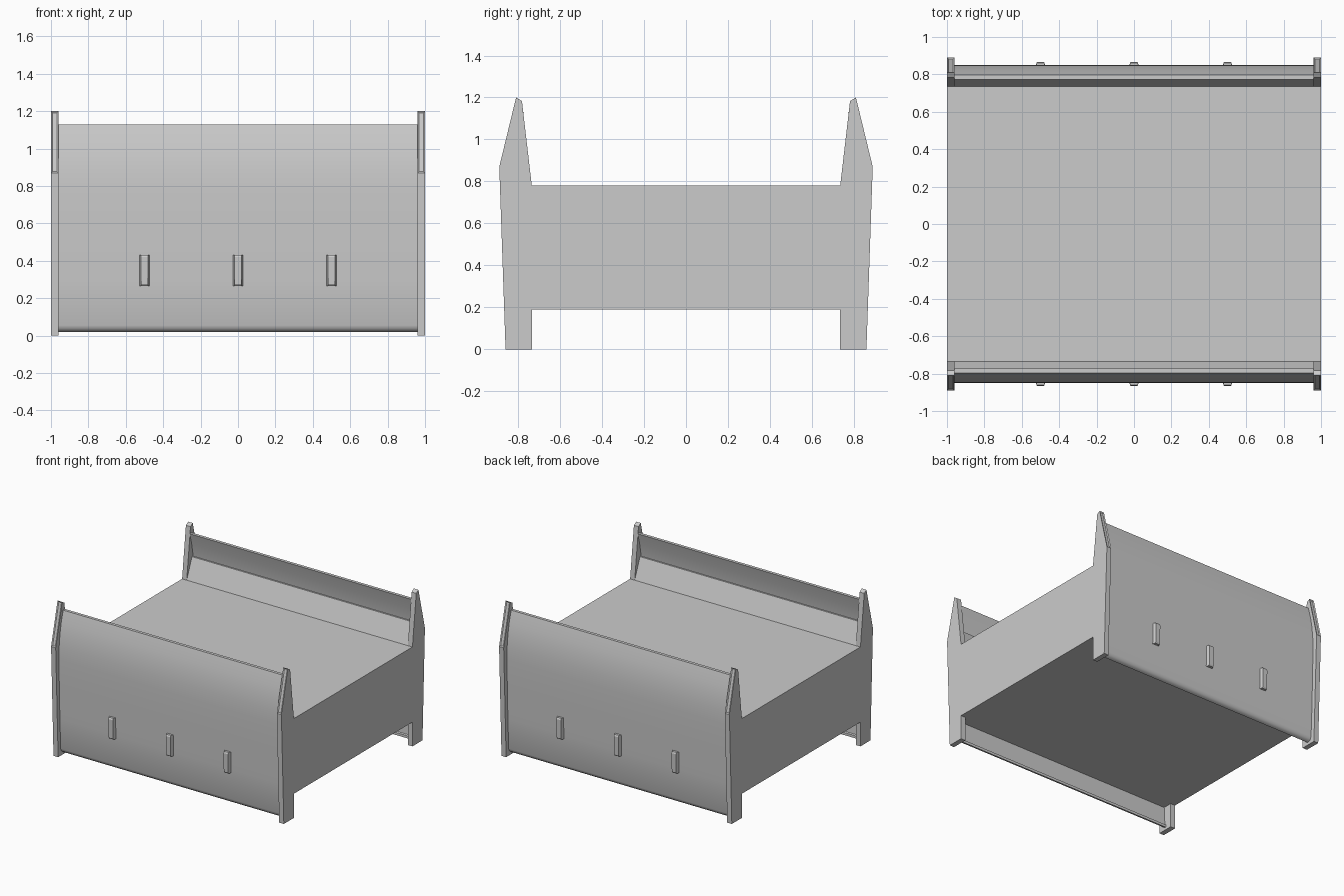
import bpy, bmesh

if "Cube" in bpy.data.objects:
    bpy.data.objects.remove(bpy.data.objects["Cube"])

def finish(name, bm, smooth=False):
    bmesh.ops.recalc_face_normals(bm, faces=bm.faces)
    me = bpy.data.meshes.new(name)
    bm.to_mesh(me)
    bm.free()
    ob = bpy.data.objects.new(name, me)
    bpy.context.collection.objects.link(ob)
    if smooth:
        bpy.ops.object.select_all(action='DESELECT')
        ob.select_set(True)
        bpy.context.view_layer.objects.active = ob
        bpy.ops.object.shade_smooth_by_angle(angle=0.6)
    return ob

def prism(pts, x0, x1):
    """Extrude a (y, z) profile along x."""
    bm = bmesh.new()
    face = bm.faces.new([bm.verts.new((x0, y, z)) for y, z in pts])
    new = bmesh.ops.extrude_face_region(bm, geom=[face])['geom']
    verts = [v for v in new if isinstance(v, bmesh.types.BMVert)]
    bmesh.ops.translate(bm, verts=verts, vec=(x1 - x0, 0, 0))
    bmesh.ops.recalc_face_normals(bm, faces=bm.faces)
    return bm

# End plates: mirrored silhouette with four pointed posts
half = [(0.735, 0.19), (0.735, 0), (0.86, 0), (0.89, 0.87),
        (0.81, 1.2), (0.782, 1.183), (0.735, 0.78)]
outline = half + [(-y, z) for y, z in reversed(half)]
for side, x0, x1 in (("left", -1, -0.96), ("right", 0.96, 1)):
    bm = prism(outline, x0, x1)
    # shallow recess in the sloping post edges
    slopes = [f for f in bm.faces if len(f.verts) == 4
              and 0.9 < f.calc_center_median().z < 1.1
              and abs(f.calc_center_median().y) > 0.83]
    bmesh.ops.inset_individual(bm, faces=slopes, thickness=0.012, depth=-0.006)
    finish(side + "_end_plate", bm)

# Main deck block
finish("deck", prism([(-0.735, 0.19), (0.735, 0.19), (0.735, 0.78), (-0.735, 0.78)], -0.96, 0.96))

# Curved side sheets, inner ledges and small raised ribs
outer = [(0.79, 0.02), (0.808, 0.024), (0.821, 0.036), (0.828, 0.055),
         (0.838, 0.3), (0.846, 0.6), (0.849, 0.76), (0.847, 0.86),
         (0.838, 0.95), (0.822, 1.04), (0.797, 1.13)]
inner = [(0.773, 1.13), (0.797, 1.04), (0.813, 0.95), (0.822, 0.86),
         (0.824, 0.76), (0.821, 0.6), (0.813, 0.3), (0.8, 0.045), (0.79, 0.04)]
ledge = [(0.735, 0.19), (0.815, 0.19), (0.823, 0.78), (0.812, 0.94), (0.8, 0.94), (0.735, 0.78)]
for side, s in (("front", -1), ("back", 1)):
    def flip(pts):
        return [(s * y, z) for y, z in pts]
    finish(side + "_sheet", prism(flip(outer + inner), -0.96, 0.96), True)
    finish(side + "_ledge", prism(flip(ledge), -0.96, 0.96))
    for i, x in enumerate((-0.5, 0, 0.5)):
        rib = flip([(0.825, 0.265), (0.856, 0.265), (0.863, 0.275),
                    (0.866, 0.42), (0.86, 0.432), (0.825, 0.432)])
        bm = prism(rib, x - 0.032, x + 0.032)
        for v in bm.verts:
            if abs(v.co.y) > 0.85:
                v.co.x = x + (v.co.x - x) * 0.6
        finish(f"{side}_rib_{i + 1}", bm)
